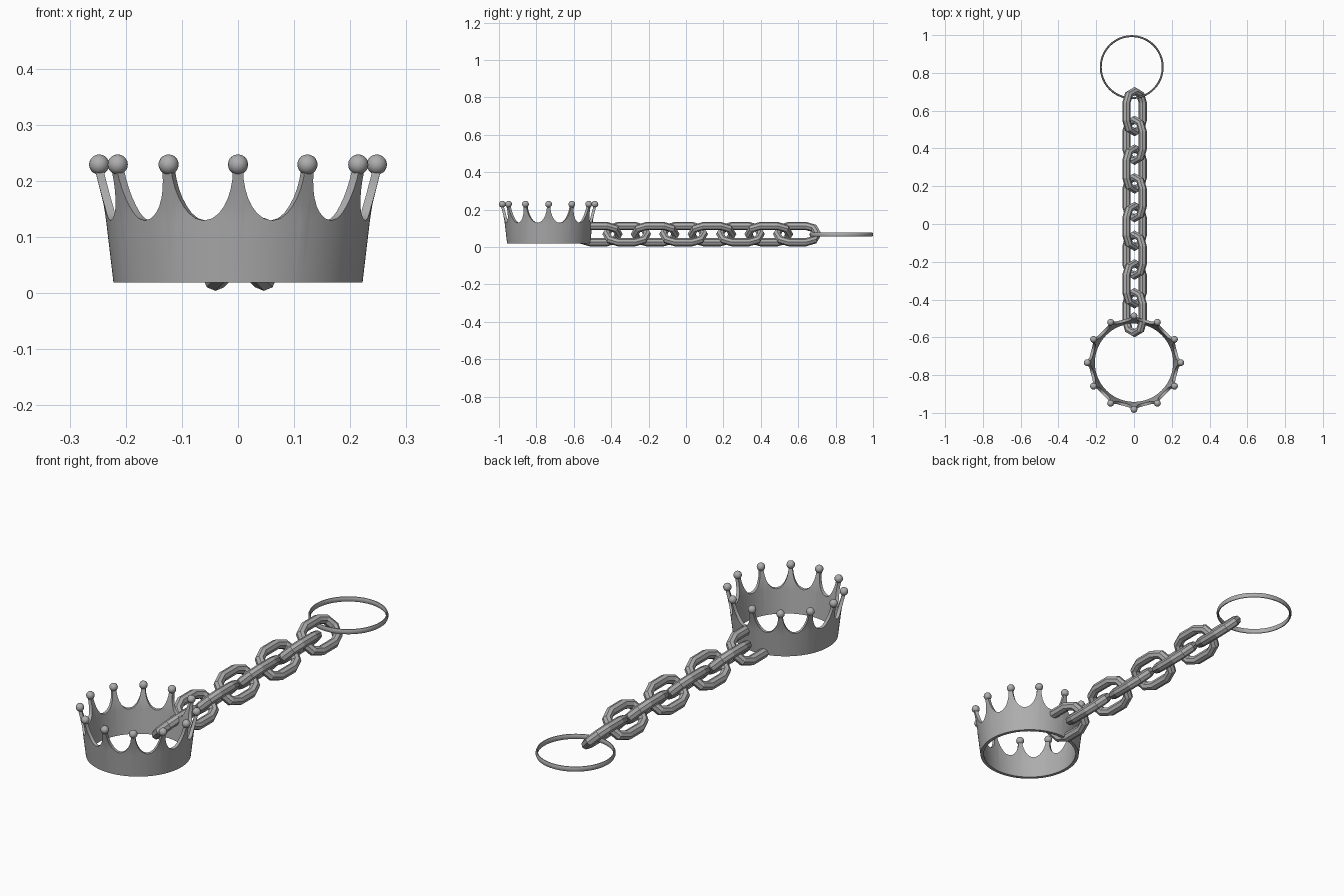
import bpy, bmesh, math
from mathutils import Vector

if "Cube" in bpy.data.objects:
    bpy.data.objects.remove(bpy.data.objects["Cube"])

metal = bpy.data.materials.new("grey metal")
metal.diffuse_color = (0.42, 0.42, 0.42, 1)
metal.use_nodes = True
metal.node_tree.nodes["Principled BSDF"].inputs["Base Color"].default_value = metal.diffuse_color


def finish(name, bm, smooth_angle=None):
    bmesh.ops.recalc_face_normals(bm, faces=bm.faces)
    mesh = bpy.data.meshes.new(name)
    bm.to_mesh(mesh)
    bm.free()
    mesh.materials.append(metal)
    obj = bpy.data.objects.new(name, mesh)
    bpy.context.collection.objects.link(obj)
    if smooth_angle:
        bpy.ops.object.select_all(action='DESELECT')
        obj.select_set(True)
        bpy.context.view_layer.objects.active = obj
        bpy.ops.object.shade_smooth_by_angle(angle=math.radians(smooth_angle))
    return obj


def closed_sweep(name, sections, smooth_angle=None):
    """Skin a closed series of closed cross-sections."""
    bm = bmesh.new()
    loops = [[bm.verts.new(p) for p in s] for s in sections]
    for i, a in enumerate(loops):
        b = loops[(i + 1) % len(loops)]
        for j in range(len(a)):
            k = (j + 1) % len(a)
            bm.faces.new((a[j], a[k], b[k], b[j]))
    return finish(name, bm, smooth_angle)


# Crown band with twelve scooped points
CROWN_Y, POINTS, BASE, VALLEY, WALL = -0.7345, 12, 0.019, 0.129, 0.015
STEP = 2 * math.pi / POINTS


def crown_radius(z):
    return 0.222 + 0.119 * (z - BASE) + 0.13 * max(0, z - 0.15)


def rim_height(t):
    u = min(1, (1 - t) / 0.86)
    return VALLEY + 0.09 * (1 - math.sqrt(1 - u * u))


half = [0.14, 0.155, 0.2, 0.28, 0.4, 0.55, 0.75]
offsets = [-t for t in reversed(half)] + [0] + half + [1]
sections = []
for i in range(POINTS):
    for t in offsets:
        a = i * STEP + t * STEP / 2
        top = rim_height(abs(t))
        zs = [BASE, 0.125] + [0.125 + (top - 0.125) * f for f in (0.33, 0.67, 1)]
        outline = [(crown_radius(z), z) for z in zs]
        outline += [(crown_radius(z) - WALL, z) for z in reversed(zs)]
        sections.append([(r * math.sin(a), CROWN_Y - r * math.cos(a), z)
                         for r, z in outline])
closed_sweep("crown_band", sections, 35)

# Balls on the crown points
bm = bmesh.new()
for i in range(POINTS):
    a = i * STEP
    made = bmesh.ops.create_uvsphere(bm, u_segments=16, v_segments=10, radius=0.018)
    bmesh.ops.translate(bm, verts=made["verts"], vec=(
        0.2475 * math.sin(a), CROWN_Y - 0.2475 * math.cos(a), 0.229))
finish("crown_balls", bm, 40)

# Chain of eight oval links, alternately tilted 45 degrees either way
LINKS, PITCH, BEND, WIRE, STRAIGHT = 8, 0.152, 0.061, 0.022, 0.0475
along = Vector((0, 1, 0))
for i in range(LINKS):
    centre = Vector((0.003, -0.469 + i * PITCH, 0.069))
    side = Vector((1, 0, 1 if i % 2 == 0 else -1)).normalized()
    normal = side.cross(along)
    sections = []
    for end in (1, -1):
        for k in range(5):
            a = math.pi * k / 4 + (0 if end == 1 else math.pi)
            out = side * math.cos(a) + along * math.sin(a)
            mid = centre + along * STRAIGHT * end + out * BEND
            sections.append([mid + WIRE * (out * math.cos(b) + normal * math.sin(b))
                             for b in (2 * math.pi * j / 8 for j in range(8))])
    closed_sweep("chain_link_%d" % (i + 1), sections)

# Thin key ring with a tall rounded section
RING_R, SEGMENTS = 0.164, 64
sections = []
for i in range(SEGMENTS):
    a = 2 * math.pi * i / SEGMENTS
    section = []
    for j in range(8):
        b = 2 * math.pi * (j + 0.5) / 8
        r = RING_R + 0.0055 * math.cos(b)
        section.append((-0.012 + r * math.cos(a), 0.8305 + r * math.sin(a),
                        0.067 + 0.012 * math.sin(b)))
    sections.append(section)
closed_sweep("key_ring", sections, 50)
